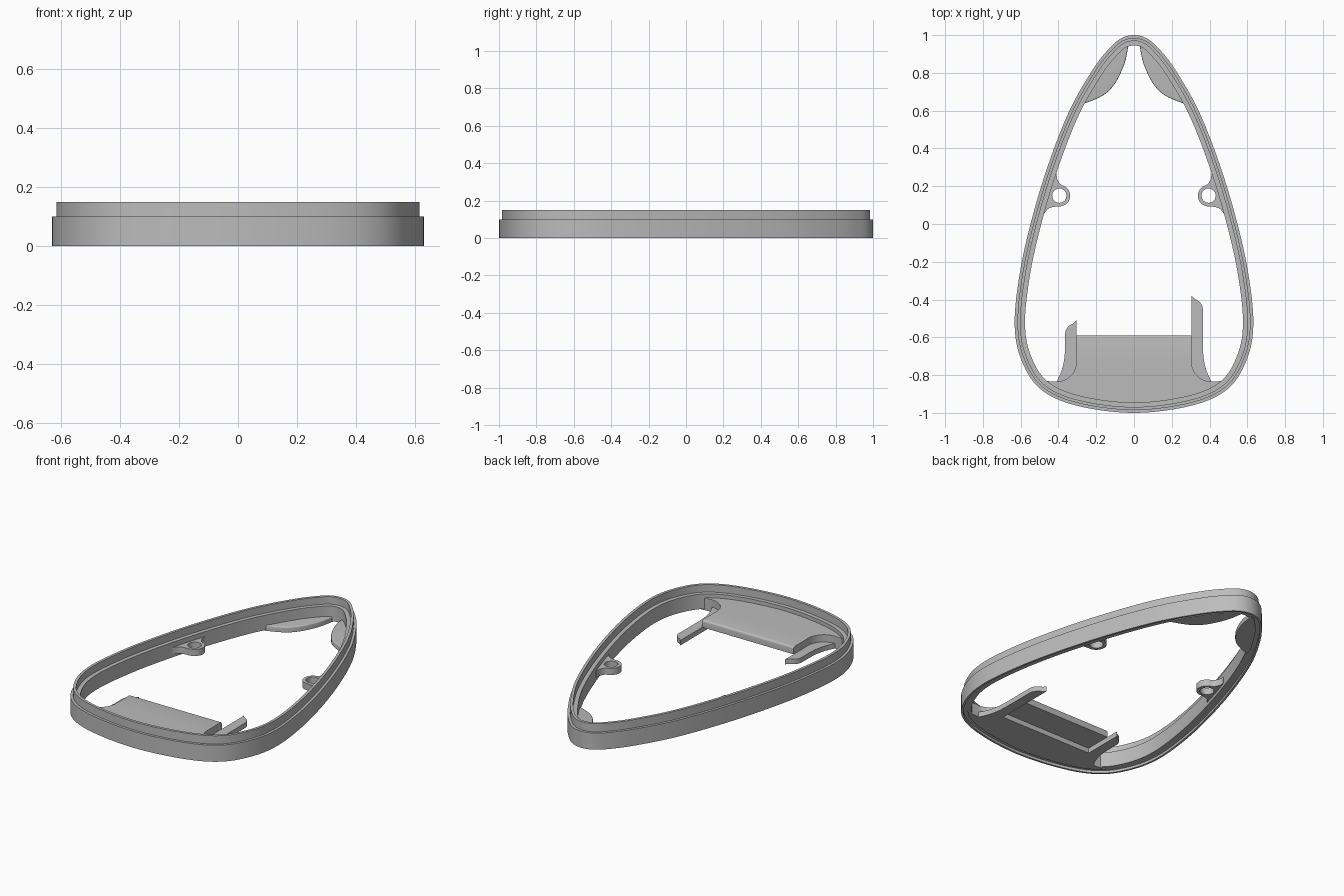
import bpy, bmesh, math
from mathutils import Vector

cube = bpy.data.objects.get("Cube")
if cube:
    bpy.data.objects.remove(cube, do_unlink=True)

grey = bpy.data.materials.new("plain grey plastic")
grey.use_nodes = True
grey.diffuse_color = (0.5, 0.5, 0.5, 1)
bsdf = next(n for n in grey.node_tree.nodes if n.type == 'BSDF_PRINCIPLED')
bsdf.inputs["Base Color"].default_value = grey.diffuse_color


def spline(points, steps, closed=False):
    """Smooth path through 2D points."""
    p = [Vector(q) for q in points]
    n = len(p)
    get = (lambda i: p[i % n]) if closed else (lambda i: p[max(0, min(n - 1, i))])
    out = []
    for i in range(n if closed else n - 1):
        a, b, c, d = (get(i + k) for k in (-1, 0, 1, 2))
        for j in range(steps):
            t = j / steps
            out.append(0.5 * (2 * b + (c - a) * t + (2 * a - 5 * b + 4 * c - d) * t * t
                              + (3 * b - a - 3 * c + d) * t ** 3))
    return out if closed else out + [p[-1]]


def arc(cx, cy, r, start, end, steps=12):
    angles = [math.radians(start + (end - start) * i / steps) for i in range(steps + 1)]
    return [Vector((cx + r * math.cos(a), cy + r * math.sin(a))) for a in angles]


def flip(points):
    return [Vector((-p.x, p.y)) for p in points]


def inset(points, d):
    out = []
    for i, p in enumerate(points):
        t = (points[(i + 1) % len(points)] - points[i - 1]).normalized()
        out.append(p + Vector((t.y, -t.x)) * d)
    return out


def finish(obj):
    obj.data.materials.clear()
    obj.data.materials.append(grey)
    bpy.ops.object.select_all(action='DESELECT')
    obj.select_set(True)
    bpy.context.view_layer.objects.active = obj
    bpy.ops.object.shade_smooth_by_angle(angle=math.radians(30))


def slab(name, loops, z0, z1, round_edge=None, radius=0.012):
    """Flat plate from closed outlines; inner outlines become holes."""
    cu = bpy.data.curves.new(name, 'CURVE')
    cu.dimensions = '2D'
    cu.fill_mode = 'BOTH'
    cu.extrude = (z1 - z0) / 2
    for loop in loops:
        s = cu.splines.new('POLY')
        s.points.add(len(loop) - 1)
        for pt, co in zip(s.points, loop):
            pt.co = (co.x, co.y, 0, 1)
        s.use_cyclic_u = True
    temp = bpy.data.objects.new(name, cu)
    bpy.context.collection.objects.link(temp)
    bpy.context.view_layer.update()
    mesh = bpy.data.meshes.new_from_object(temp.evaluated_get(bpy.context.evaluated_depsgraph_get()))
    bpy.data.objects.remove(temp, do_unlink=True)
    bm = bmesh.new()
    bm.from_mesh(mesh)
    bmesh.ops.translate(bm, verts=bm.verts, vec=(0, 0, (z0 + z1) / 2))
    bmesh.ops.remove_doubles(bm, verts=bm.verts, dist=1e-4)
    bmesh.ops.dissolve_limit(bm, angle_limit=0.001, verts=bm.verts, edges=bm.edges)
    bmesh.ops.recalc_face_normals(bm, faces=bm.faces)
    if round_edge:
        edges = [e for e in bm.edges if len(e.link_faces) == 2 and e.calc_face_angle() > 1
                 and all(v.co.z > z1 - 1e-3 and round_edge(v.co) for v in e.verts)]
        bmesh.ops.bevel(bm, geom=edges, offset=radius, segments=4, profile=0.5,
                        affect='EDGES', clamp_overlap=True)
    bm.to_mesh(mesh)
    bm.free()
    mesh.name = name
    obj = bpy.data.objects.new(name, mesh)
    bpy.context.collection.objects.link(obj)
    finish(obj)
    return obj


# Teardrop outline, clockwise from the pointed end
half = [(0, 1), (.07, .982), (.135, .925), (.22, .815), (.342, .6), (.452, .32), (.54, .03),
        (.603, -.25), (.632, -.52), (.6, -.71), (.5, -.87), (.31, -.96), (0, -1)]
outline = spline(half + [(-x, y) for x, y in half[-2:0:-1]], 8, closed=True)

# Stepped rim swept around the outline: skirt, wall, ledge and lip
profile = [(0, 0), (0, .1), (.015, .1), (.015, .15), (.031, .15), (.031, .105),
           (.055, .105), (.055, .015), (.012, .015), (.012, 0)]
bm = bmesh.new()
rings = [[bm.verts.new((p.x, p.y, z)) for p in inset(outline, d)] for d, z in profile]
for k, ring in enumerate(rings):
    after = rings[(k + 1) % len(rings)]
    for i in range(len(ring)):
        j = (i + 1) % len(ring)
        bm.faces.new((ring[i], ring[j], after[j], after[i]))
bmesh.ops.recalc_face_normals(bm, faces=bm.faces)
mesh = bpy.data.meshes.new("rim")
bm.to_mesh(mesh)
bm.free()
rim = bpy.data.objects.new("rim", mesh)
bpy.context.collection.objects.link(rim)
finish(rim)

# Hidden seat line inside the wall, where the plates join it
seat = [p for p in inset(outline, .035) if p.x > .001]
front_seat = [p for p in seat if p.y < -.825]

# Raised front plate with scooped corners
side = [Vector((.305, -.59))] + arc(.41, -.73, .105, 180, 270) + front_seat
slab("front_plate", [side + flip(side)[::-1]], .038, .082, lambda c: c.y > -.6)


# Lower front frame with one long and one short arm
def arm(end):
    return ([Vector((.305, -.75)), Vector((.305, end))]
            + arc(.305, end - .075, .06, 75, 0, 8)
            + spline([(.365, -.66), (.37, -.72), (.385, -.78), (.41, -.835)], 4) + front_seat)


slab("front_frame", [arm(-.38) + flip(arm(-.51))[::-1]], .008, .038)

# Mirrored rear lobes and screw bosses
lobe_edge = spline([(.27, .635), (.165, .68), (.1, .745), (.05, .85), (.03, .945)], 6)
lobe = lobe_edge + [p for p in seat if p.y > .65 and p.x > .03]
boss = ([Vector((.45, .27)), Vector((.41, .27))]
        + spline([(.408, .24), (.395, .215)], 3)
        + arc(.395, .15, .057, 105, 275, 20)
        + spline([(.43, .09), (.455, .08), (.475, .055)], 4) + [Vector((.5, .055))])
hole = arc(.395, .15, .038, 0, 345, 23)
for label, mirror in (("left", lambda p: p), ("right", flip)):
    slab(label + "_rear_lobe", [mirror(lobe)], .01, .042,
         lambda c: min((c.xy - q).length for q in mirror(lobe_edge)) < .005)
    slab(label + "_screw_boss", [mirror(boss), mirror(hole)], .035, .075)
